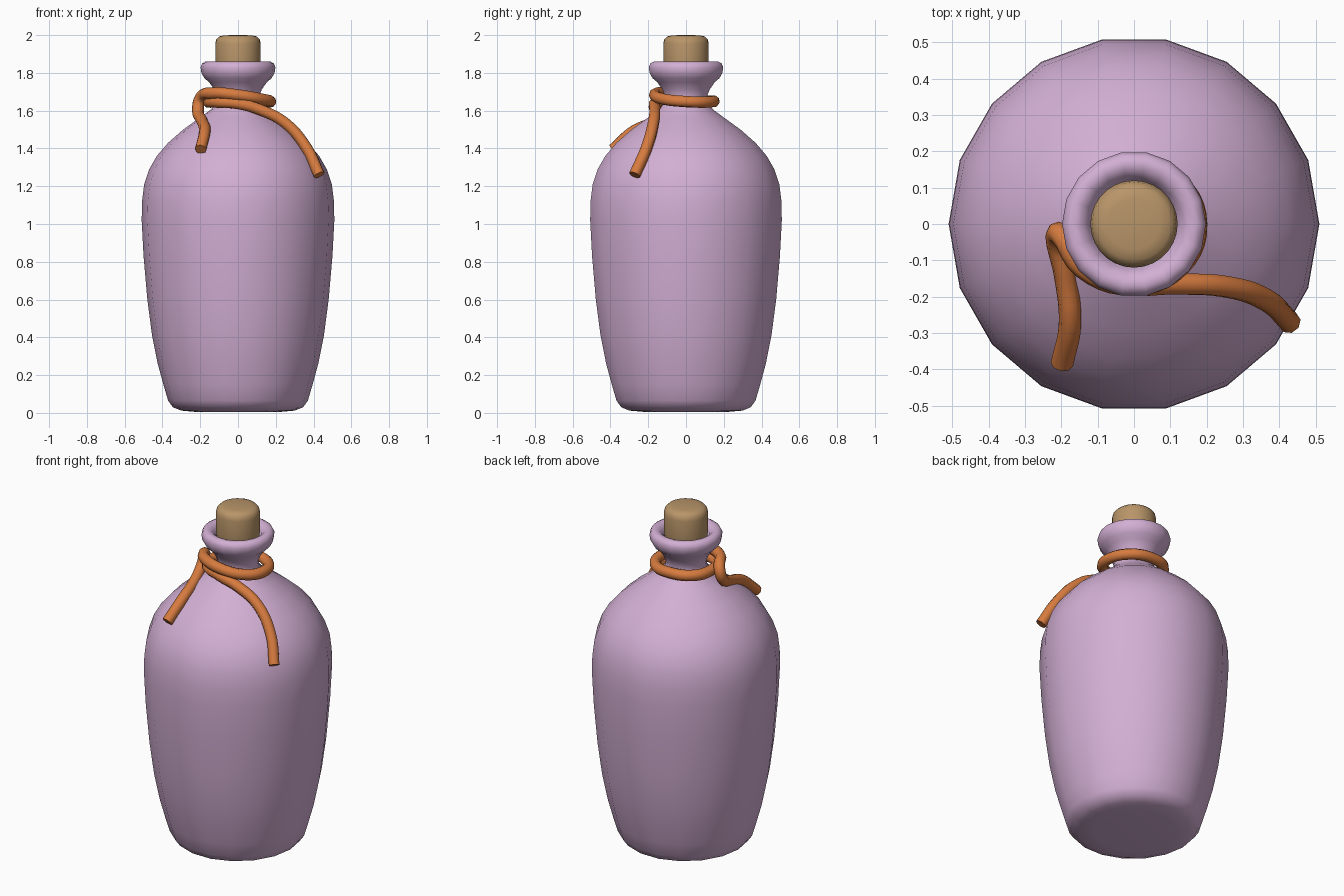
import bpy, bmesh, math

if "Cube" in bpy.data.objects:
    bpy.data.objects.remove(bpy.data.objects["Cube"])


def colour(obj, name, rgb):
    mat = bpy.data.materials.new(name)
    mat.diffuse_color = (*rgb, 1)
    mat.use_nodes = True
    mat.node_tree.nodes["Principled BSDF"].inputs["Base Color"].default_value = mat.diffuse_color
    obj.data.materials.append(mat)


def lathe(name, profile, sides, y_scale=1.0):
    """Revolve (radius, z) points; radius 0 makes a pole."""
    bm = bmesh.new()
    rings = []
    for r, z in profile:
        if r == 0:
            rings.append([bm.verts.new((0, 0, z))] * sides)
        else:
            rings.append([bm.verts.new((r * math.cos(math.tau * i / sides),
                                        r * math.sin(math.tau * i / sides) * y_scale, z))
                          for i in range(sides)])
    for a, b in zip(rings, rings[1:]):
        for i in range(sides):
            j = (i + 1) % sides
            quad = list(dict.fromkeys([a[i], a[j], b[j], b[i]]))
            face = bm.faces.new(quad)
            face.smooth = True
    bmesh.ops.recalc_face_normals(bm, faces=bm.faces)
    mesh = bpy.data.meshes.new(name)
    bm.to_mesh(mesh)
    bm.free()
    obj = bpy.data.objects.new(name, mesh)
    bpy.context.collection.objects.link(obj)
    return obj


# Bottle body, neck and rolled lip
bottle = lathe("bottle", [
    (0, 0.01), (0.22, 0.005), (0.30, 0.012), (0.345, 0.03), (0.37, 0.065),
    (0.395, 0.15), (0.425, 0.26), (0.455, 0.41), (0.48, 0.6), (0.5, 0.83),
    (0.51, 1.02), (0.508, 1.12), (0.497, 1.21), (0.47, 1.29), (0.43, 1.36),
    (0.37, 1.43), (0.29, 1.5), (0.2, 1.565), (0.145, 1.605), (0.115, 1.64),
    (0.11, 1.67), (0.125, 1.71), (0.152, 1.75), (0.178, 1.772), (0.194, 1.80),
    (0.198, 1.83), (0.19, 1.85), (0.172, 1.86), (0.148, 1.855), (0.128, 1.835),
    (0.112, 1.79), (0.1, 1.74), (0, 1.74)], 18, 1.01)
colour(bottle, "lilac_glaze", (0.65, 0.43, 0.66))

# Cork stopper
cork = lathe("cork", [
    (0, 1.75), (0.1, 1.75), (0.116, 1.80), (0.12, 1.86), (0.12, 1.955),
    (0.115, 1.978), (0.1, 1.993), (0.07, 1.999), (0, 2.0)], 28)
colour(cork, "cork_brown", (0.48, 0.30, 0.14))

# Cord: left tail, one loop round the neck, right tail
path = [
    (-0.198, -0.385, 1.395), (-0.176, -0.27, 1.495), (-0.19, -0.14, 1.545),
    (-0.212, -0.04, 1.60), (-0.2, -0.03, 1.665), (-0.14, -0.12, 1.692),
    (0, -0.166, 1.682), (0.125, -0.115, 1.66), (0.172, 0, 1.648),
    (0.12, 0.11, 1.645), (0, 0.148, 1.65), (-0.115, 0.11, 1.65),
    (-0.155, 0, 1.645), (-0.12, -0.115, 1.645), (0, -0.165, 1.637),
    (0.11, -0.165, 1.607), (0.25, -0.172, 1.535), (0.365, -0.21, 1.40),
    (0.43, -0.272, 1.26)]
curve = bpy.data.curves.new("neck_cord", 'CURVE')
curve.dimensions = '3D'
curve.resolution_u = 5
curve.bevel_depth = 0.031
curve.bevel_resolution = 2
curve.use_fill_caps = True
spline = curve.splines.new('BEZIER')
spline.bezier_points.add(len(path) - 1)
for point, co in zip(spline.bezier_points, path):
    point.co = co
    point.handle_left_type = point.handle_right_type = 'AUTO'
cord = bpy.data.objects.new("neck_cord", curve)
bpy.context.collection.objects.link(cord)
colour(cord, "orange_cord", (0.68, 0.20, 0.05))
bpy.context.view_layer.objects.active = cord
cord.select_set(True)
bpy.ops.object.convert(target='MESH')
bpy.ops.object.shade_smooth_by_angle(angle=math.radians(50))
